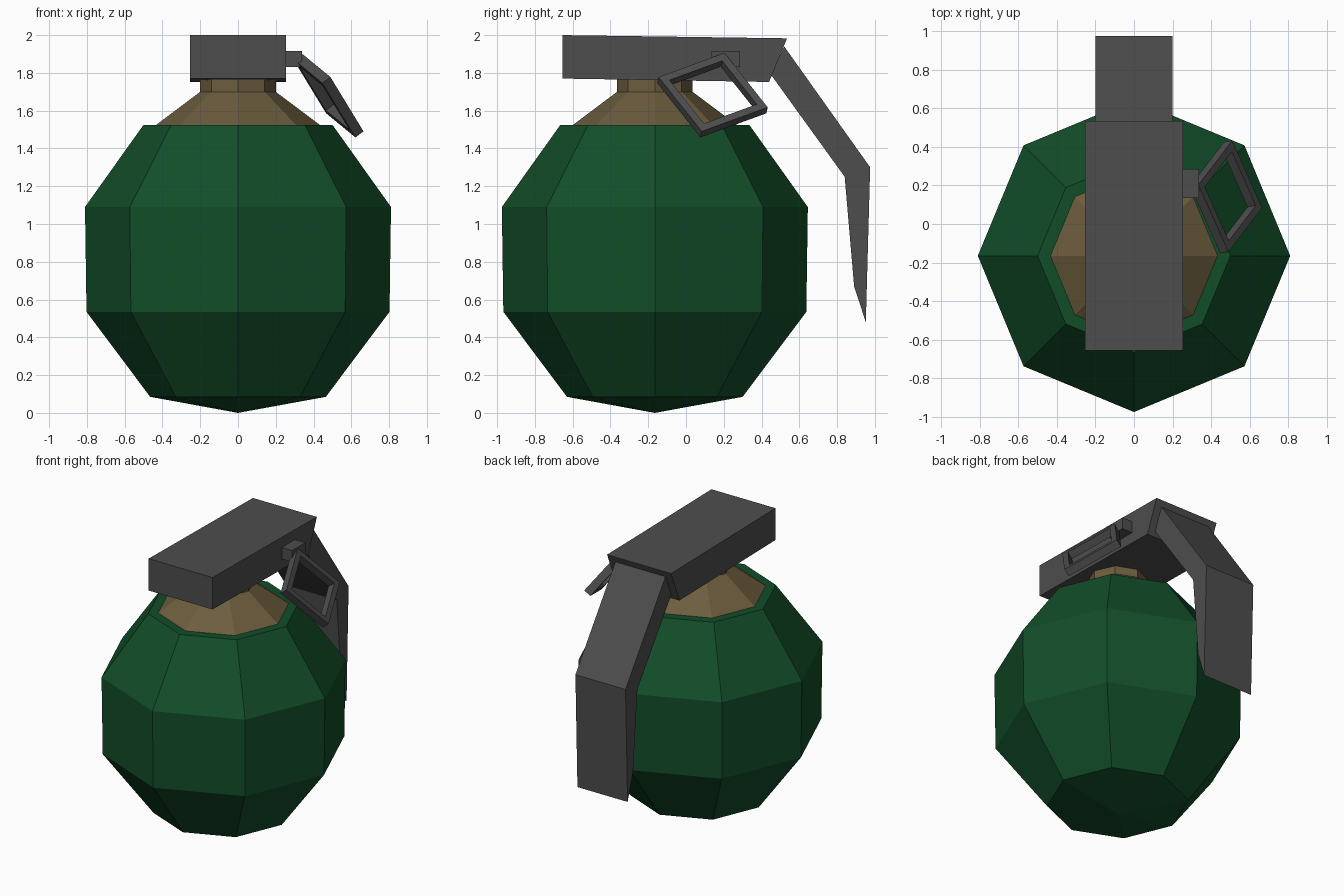
import bpy, math
from mathutils import Vector

if "Cube" in bpy.data.objects:
    bpy.data.objects.remove(bpy.data.objects["Cube"])


def material(name, rgb):
    m = bpy.data.materials.new(name)
    m.diffuse_color = (*rgb, 1)
    m.use_nodes = True
    m.node_tree.nodes["Principled BSDF"].inputs["Base Color"].default_value = m.diffuse_color
    return m


GREEN = material("green", (0.006, 0.075, 0.022))
BRASS = material("brass", (0.15, 0.11, 0.048))
STEEL = material("steel", (0.075, 0.075, 0.075))


def make(name, verts, faces, mat):
    me = bpy.data.meshes.new(name)
    me.from_pydata(verts, [], faces)
    me.materials.append(mat)
    ob = bpy.data.objects.new(name, me)
    bpy.context.collection.objects.link(ob)
    # consistent outward normals
    import bmesh
    bm = bmesh.new()
    bm.from_mesh(me)
    bmesh.ops.recalc_face_normals(bm, faces=bm.faces)
    bm.to_mesh(me)
    bm.free()
    return ob


def lathe(name, profile, mat, cy=-0.165, n=8, pole=None):
    """Rings of (radius, z) with a cap on top, and a pole or cap below."""
    verts = [(r * math.cos(math.tau * i / n), cy + r * math.sin(math.tau * i / n), z)
             for r, z in profile for i in range(n)]
    faces = [(k * n + i, k * n + (i + 1) % n, (k + 1) * n + (i + 1) % n, (k + 1) * n + i)
             for k in range(len(profile) - 1) for i in range(n)]
    faces.append(tuple(range(len(verts) - n, len(verts))))
    if pole is None:
        faces.append(tuple(range(n)))
    else:
        verts.append((0, cy, pole))
        faces += [(len(verts) - 1, (i + 1) % n, i) for i in range(n)]
    return make(name, verts, faces, mat)


def extrude_x(name, profile, x0, x1, mat):
    """Side profile of (y, z) points extruded between x0 and x1."""
    n = len(profile)
    verts = [(x, y, z) for x in (x0, x1) for y, z in profile]
    faces = [(i, (i + 1) % n, n + (i + 1) % n, n + i) for i in range(n)]
    faces += [tuple(range(n)), tuple(range(n, 2 * n))]
    return make(name, verts, faces, mat)


# Eight-sided body and the brass collar with its neck
lathe("body", [(0.465, 0.085), (0.802, 0.535), (0.81, 1.09), (0.5, 1.525)], GREEN, pole=0)
lathe("collar", [(0.44, 1.52), (0.2, 1.70), (0.2, 1.79)], BRASS)

# Head block, bent lever and pin stub
extrude_x("head_block", [(-0.655, 1.77), (0.44, 1.752), (0.535, 1.983), (-0.655, 2.0)],
          -0.255, 0.255, STEEL)
extrude_x("lever", [(0.45, 1.79), (0.52, 1.94), (0.975, 1.30), (0.952, 0.48),
                    (0.89, 0.67), (0.84, 1.25)], -0.2, 0.2, STEEL)
extrude_x("pin_stub", [(0.135, 1.832), (0.285, 1.832), (0.285, 1.915), (0.135, 1.915)],
          0.24, 0.338, STEEL)

# Four-sided pull ring hanging at an angle from the pin
centre = Vector((0.478, 0.14, 1.682))
u = Vector((0.165, -0.06, -0.2075))
v = Vector((0.01, 0.289, -0.08))
half = u.cross(v).normalized() * 0.027
corners = [-u, -v, u, v]
verts = [centre + c * s + half * h for c in corners
         for s, h in ((1, 1), (1, -1), (0.8, -1), (0.8, 1))]
faces = [(4 * i + j, 4 * i + (j + 1) % 4, 4 * ((i + 1) % 4) + (j + 1) % 4, 4 * ((i + 1) % 4) + j)
         for i in range(4) for j in range(4)]
make("pull_ring", verts, faces, STEEL)
